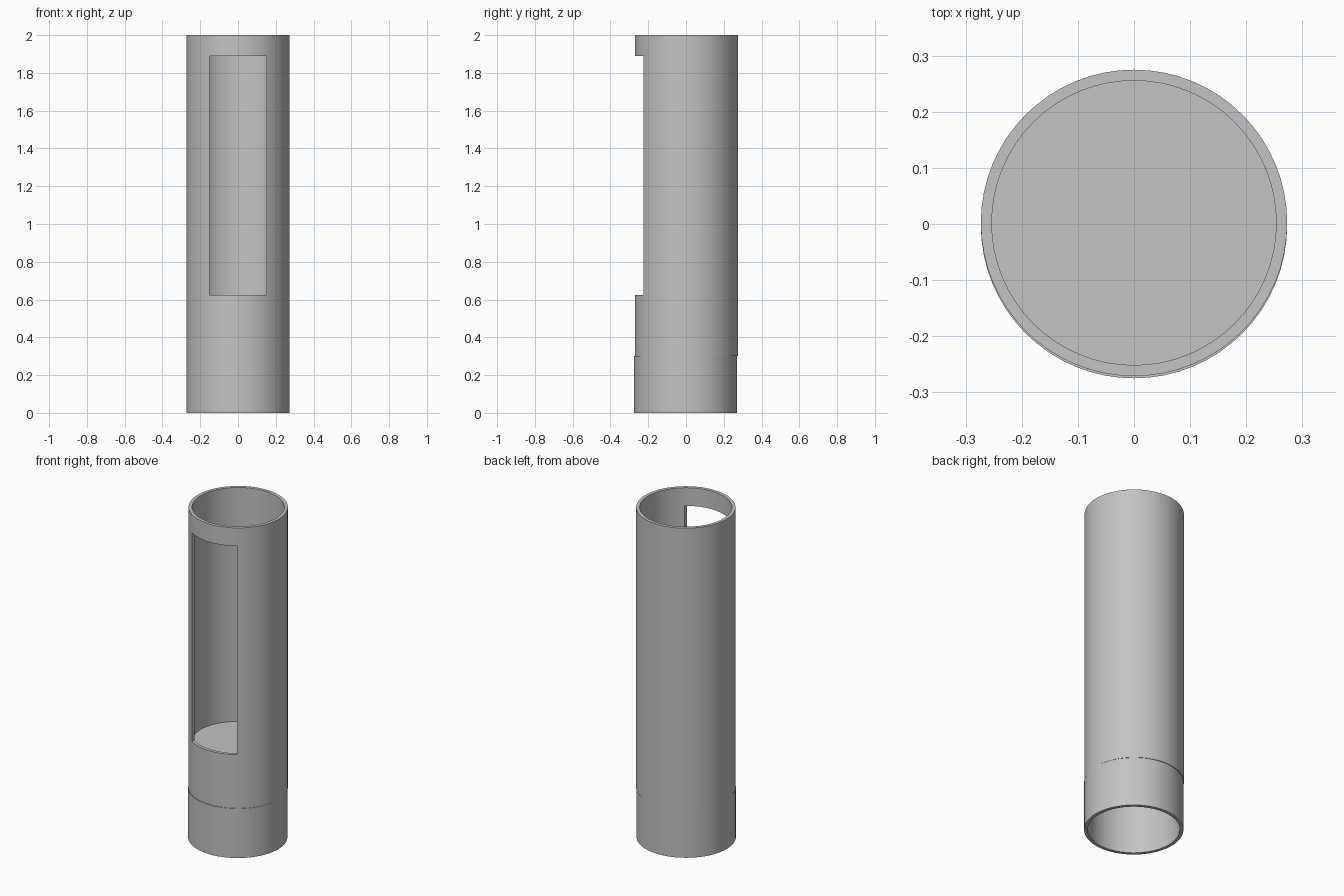
import bpy, bmesh, math

if "Cube" in bpy.data.objects:
    bpy.data.objects.remove(bpy.data.objects["Cube"])

SEGMENTS = 64
OUTER, INNER = 0.273, 0.2535
SHIFT = 0.002  # the two tubes sit slightly off one another

grey = bpy.data.materials.new("plain grey")
grey.use_nodes = True
colour = (0.55, 0.55, 0.55, 1)
grey.diffuse_color = colour
grey.node_tree.nodes["Principled BSDF"].inputs["Base Color"].default_value = colour


def spin_profile(name, profile, y, closed):
    """Turn an (r, z) profile about the vertical axis."""
    bm = bmesh.new()
    rings = []
    for r, z in profile:
        angles = [2 * math.pi * i / SEGMENTS for i in range(SEGMENTS)]
        rings.append([bm.verts.new((r * math.cos(a), r * math.sin(a), z)) for a in angles])
    pairs = list(zip(rings, rings[1:]))
    if closed:
        pairs.append((rings[-1], rings[0]))
    else:
        bm.faces.new(rings[0])
        bm.faces.new(rings[-1])
    for a, b in pairs:
        for i in range(SEGMENTS):
            j = (i + 1) % SEGMENTS
            bm.faces.new((a[i], a[j], b[j], b[i]))
    bmesh.ops.recalc_face_normals(bm, faces=bm.faces)
    mesh = bpy.data.meshes.new(name)
    bm.to_mesh(mesh)
    bm.free()
    mesh.materials.append(grey)
    obj = bpy.data.objects.new(name, mesh)
    obj.location.y = y
    bpy.context.collection.objects.link(obj)
    return obj


def tube(name, z0, z1, y):
    return spin_profile(name, [(OUTER, z0), (OUTER, z1), (INNER, z1), (INNER, z0)], y, True)


# Main tube, base sleeve and the inner floor
body = tube("main_tube", 0.3, 2.0, SHIFT)
sleeve = tube("base_sleeve", 0.0, 0.3, -SHIFT)
floor = spin_profile("inner_floor", [(INNER + 0.005, 0.56), (INNER + 0.005, 0.582)], SHIFT, False)

# Window opening in the front wall
bpy.ops.mesh.primitive_cube_add(size=1, location=(0, -0.25, (0.625 + 1.89) / 2))
cutter = bpy.context.object
cutter.name = "window_cutter"
cutter.scale = (0.3, 0.4, 1.89 - 0.625)
cutter.hide_render = True
cutter.display_type = 'WIRE'
cut = body.modifiers.new("window", 'BOOLEAN')
cut.operation = 'DIFFERENCE'
cut.solver = 'EXACT'
cut.object = cutter
bpy.ops.object.select_all(action='DESELECT')
bpy.context.view_layer.objects.active = body
body.select_set(True)
bpy.ops.object.modifier_apply(modifier=cut.name)
bpy.data.objects.remove(cutter)

# Smooth walls with sharp rims
for obj in (body, sleeve, floor):
    bpy.ops.object.select_all(action='DESELECT')
    obj.select_set(True)
    bpy.context.view_layer.objects.active = obj
    bpy.ops.object.shade_smooth_by_angle(angle=math.radians(30))
